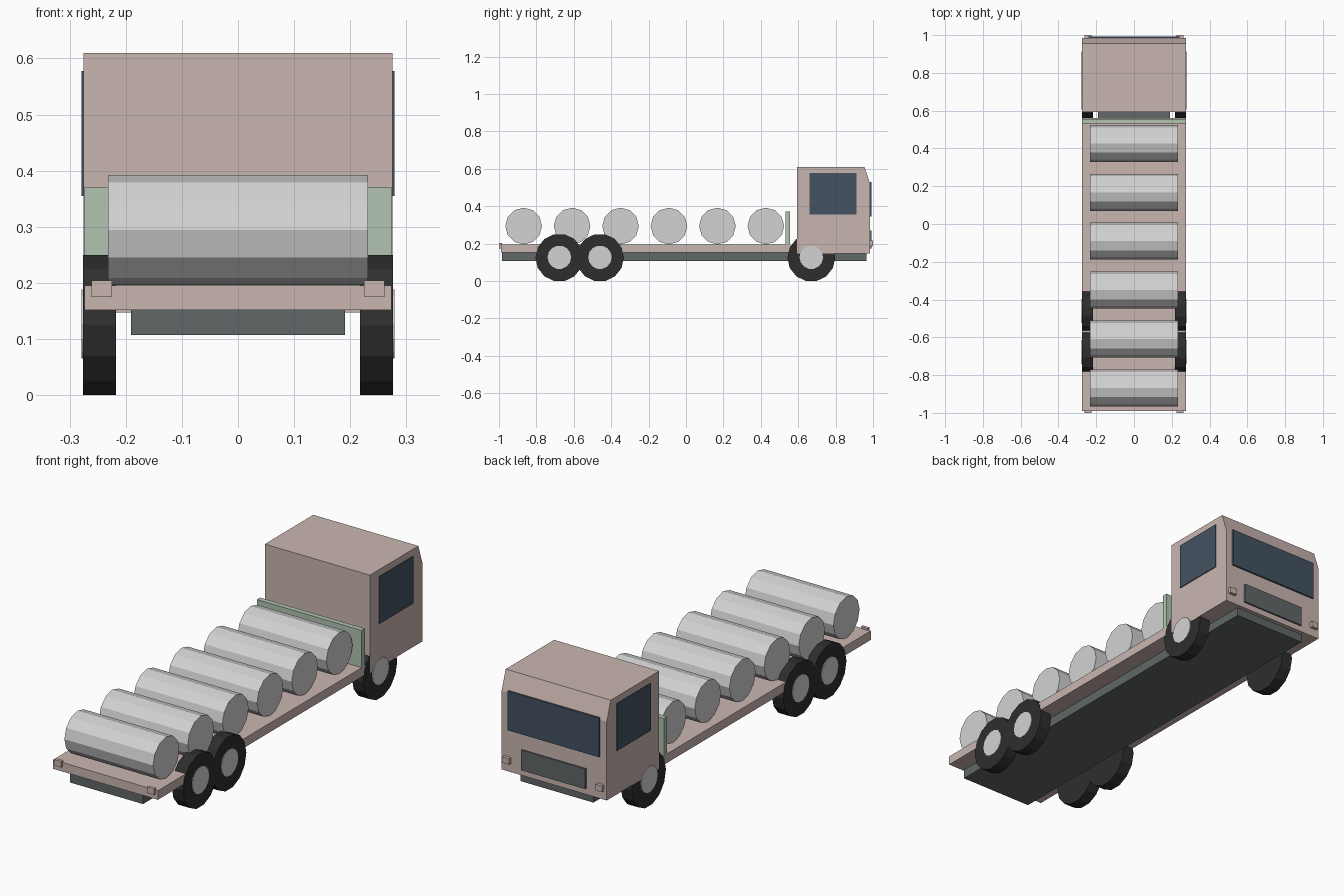
import bpy, bmesh, math
from mathutils import Matrix

cube = bpy.data.objects.get("Cube")
if cube:
    bpy.data.objects.remove(cube, do_unlink=True)


def material(name, r, g, b):
    m = bpy.data.materials.new(name)
    m.use_nodes = True
    m.diffuse_color = (r, g, b, 1)
    m.node_tree.nodes["Principled BSDF"].inputs["Base Color"].default_value = (r, g, b, 1)
    return m


PINK = material("dusty_pink_paint", 0.59, 0.47, 0.44)
GREEN = material("pale_green_paint", 0.44, 0.55, 0.44)
SILVER = material("light_grey", 0.65, 0.65, 0.65)
STEEL = material("dark_grey_steel", 0.12, 0.135, 0.14)
RUBBER = material("black_rubber", 0.027, 0.027, 0.027)
GLASS = material("dark_blue_glass", 0.058, 0.085, 0.12)


def finish(name, bm, mat):
    bmesh.ops.recalc_face_normals(bm, faces=bm.faces)
    mesh = bpy.data.meshes.new(name)
    bm.to_mesh(mesh)
    bm.free()
    mesh.materials.append(mat)
    obj = bpy.data.objects.new(name, mesh)
    bpy.context.collection.objects.link(obj)
    return obj


def box(name, xs, ys, zs, mat):
    bm = bmesh.new()
    bmesh.ops.create_cube(bm, size=1)
    for v in bm.verts:
        v.co = [lo + (c + 0.5) * (hi - lo) for c, (lo, hi) in zip(v.co, (xs, ys, zs))]
    return finish(name, bm, mat)


def cross_cylinder(name, xs, y, z, radius, sides, mat):
    """Cylinder lying along x, with a corner pointing along y."""
    bm = bmesh.new()
    bmesh.ops.create_cone(bm, cap_ends=True, segments=sides, radius1=radius,
                          radius2=radius, depth=abs(xs[1] - xs[0]))
    # local x becomes y, local y becomes z, local z becomes x
    turn = Matrix(((0, 0, 1, 0), (1, 0, 0, 0), (0, 1, 0, 0), (0, 0, 0, 1)))
    bm.transform(Matrix.Translation(((xs[0] + xs[1]) / 2, y, z)) @ turn)
    # put a corner exactly on the y axis
    first = bm.verts[:][0].co
    angle = math.atan2(first.z - z, first.y - y)
    bmesh.ops.rotate(bm, verts=bm.verts, cent=(0, y, z),
                     matrix=Matrix.Rotation(-angle, 3, 'X'))
    return finish(name, bm, mat)


def span(side, a, b):
    return tuple(sorted((side * a, side * b)))


# Chassis, load bed and headboard
box("chassis", (-0.191, 0.191), (-0.983, 0.965), (0.107, 0.155), STEEL)
box("load_bed", (-0.274, 0.274), (-0.99, 0.56), (0.152, 0.195), PINK)
box("headboard", (-0.274, 0.274), (0.533, 0.557), (0.195, 0.371), GREEN)

# Cab: side profile extruded across the width
profile = [(0.593, 0.147), (0.985, 0.147), (0.985, 0.52), (0.955, 0.61), (0.593, 0.61)]
bm = bmesh.new()
face = bm.faces.new([bm.verts.new((-0.275, y, z)) for y, z in profile])
ext = bmesh.ops.extrude_face_region(bm, geom=[face])
bmesh.ops.translate(bm, vec=(0.55, 0, 0),
                    verts=[g for g in ext["geom"] if isinstance(g, bmesh.types.BMVert)])
finish("cab", bm, PINK)

# Windscreen and grille
box("windscreen", (-0.24, 0.24), (0.984, 0.993), (0.345, 0.53), GLASS)
box("grille", (-0.168, 0.168), (0.984, 0.993), (0.175, 0.27), STEEL)

# Paired parts on both sides
for side, label in ((1, "left"), (-1, "right")):
    box(f"{label}_door_window", span(side, 0.272, 0.279), (0.66, 0.912), (0.355, 0.578), GLASS)
    lamp = span(side, 0.225, 0.261)
    box(f"{label}_head_lamp", lamp, (0.984, 1.0), (0.188, 0.217), PINK)
    box(f"{label}_tail_lamp", lamp, (-1.0, -0.985), (0.175, 0.204), PINK)
    for place, y, outer in (("front", 0.67, 0.2745), ("middle", -0.46, 0.276),
                            ("rear", -0.677, 0.276)):
        cross_cylinder(f"{label}_{place}_tyre", span(side, 0.217, outer),
                       y, 0.125, 0.128, 14, RUBBER)
        cross_cylinder(f"{label}_{place}_hub", span(side, 0.25, 0.279),
                       y, 0.127, 0.063, 14, SILVER)

# Row of barrels on the bed
for i in range(6):
    cross_cylinder(f"barrel_{i + 1}", (-0.232, 0.232), -0.868 + 0.259 * i,
                   0.294, 0.098, 12, SILVER)
